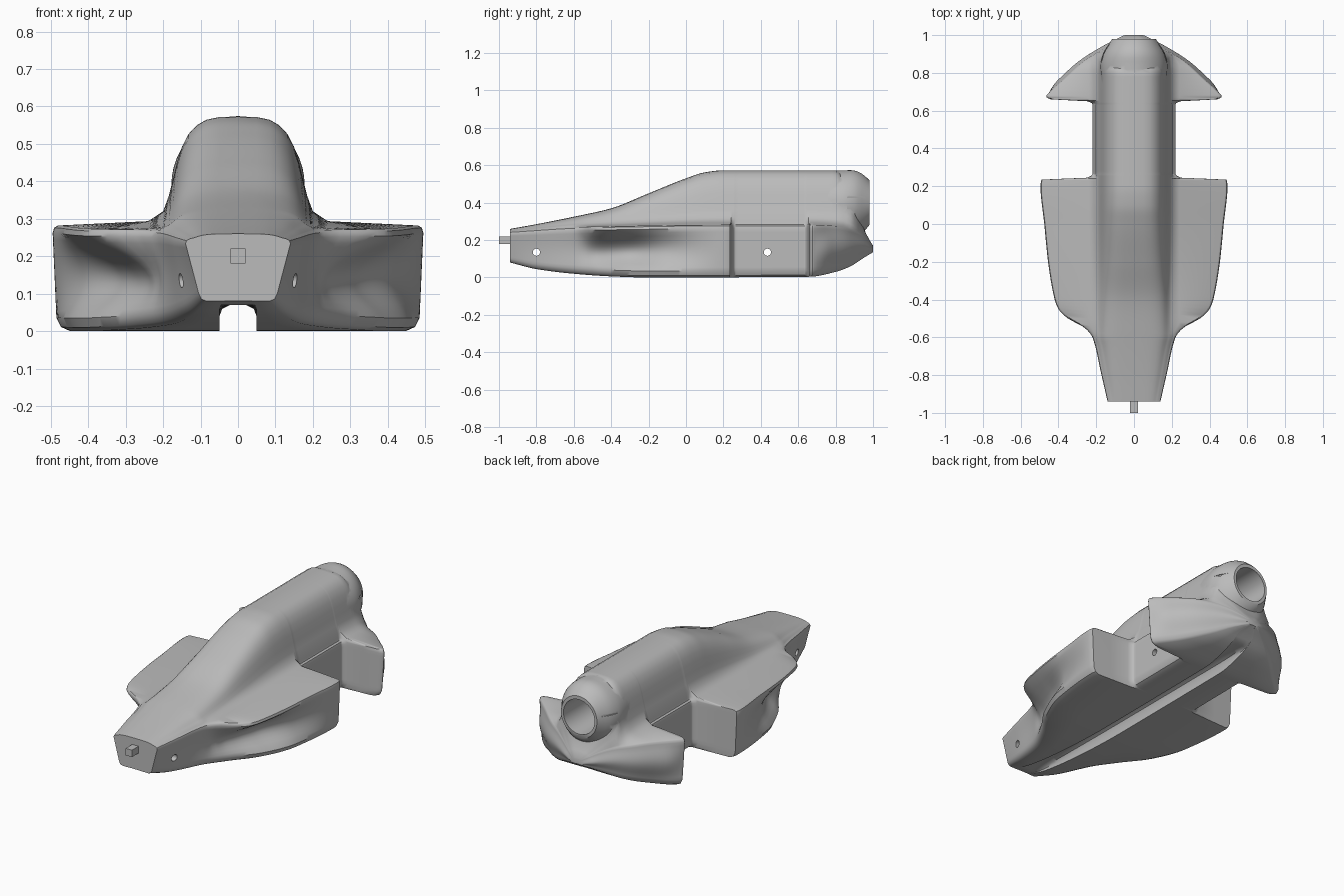
import bpy, bmesh
from math import sin, cos, pi, radians
from mathutils import Matrix

cube = bpy.data.objects.get("Cube")
if cube:
    bpy.data.objects.remove(cube)

grey = bpy.data.materials.new("plain grey")
grey.use_nodes = True
grey.diffuse_color = (0.5, 0.5, 0.5, 1)
grey.node_tree.nodes["Principled BSDF"].inputs["Base Color"].default_value = (0.5, 0.5, 0.5, 1)


def curve(*keys):
    """Smooth interpolation through (y, value) keys without overshoot."""
    ys, vs = zip(*keys)
    n = len(ys)
    d = [(vs[i + 1] - vs[i]) / (ys[i + 1] - ys[i]) for i in range(n - 1)]
    m = [0] + [2 * a * b / (a + b) if a * b > 0 else 0 for a, b in zip(d, d[1:])] + [0]
    m[0], m[-1] = d[0], d[-1]

    def value(y):
        i = max(k for k in range(n - 1) if k == 0 or ys[k] <= y)
        h = ys[i + 1] - ys[i]
        t = min(1, max(0, (y - ys[i]) / h))
        return (vs[i] * (1 + 2 * t) * (1 - t) ** 2 + m[i] * h * t * (1 - t) ** 2
                + vs[i + 1] * t * t * (3 - 2 * t) + m[i + 1] * h * t * t * (t - 1))
    return value


def finish(name, bm):
    bmesh.ops.recalc_face_normals(bm, faces=bm.faces)
    mesh = bpy.data.meshes.new(name)
    bm.to_mesh(mesh)
    bm.free()
    mesh.materials.append(grey)
    ob = bpy.data.objects.new(name, mesh)
    bpy.context.collection.objects.link(ob)
    return ob


def loft(name, rings):
    bm = bmesh.new()
    loops = [[bm.verts.new(p) for p in ring] for ring in rings]
    n = len(loops[0])
    for a, b in zip(loops, loops[1:]):
        for i in range(n):
            j = (i + 1) % n
            bm.faces.new((a[i], a[j], b[j], b[i]))
    bm.faces.new(loops[0])
    bm.faces.new(loops[-1])
    return finish(name, bm)


def box(name, size, matrix):
    bm = bmesh.new()
    bmesh.ops.create_cube(bm, size=1, matrix=matrix @ Matrix.Diagonal((*size, 1)))
    return finish(name, bm)


def rod(name, radius, length, loc, axis):
    bm = bmesh.new()
    bmesh.ops.create_cone(bm, cap_ends=True, segments=40, radius1=radius, radius2=radius,
                          depth=length, matrix=Matrix.Translation(loc) @ Matrix.Rotation(pi / 2, 4, axis))
    return finish(name, bm)


# Body outline along its length
top_width = curve((-.94, .14), (-.8, .172), (-.6, .22), (-.55, .26), (-.5, .35), (-.45, .4),
                  (-.4, .42), (-.2, .455), (0, .475), (.2, .495), (.235, .49), (.245, .25),
                  (.265, .22), (.635, .22), (.65, .25), (.66, .44), (.675, .465), (.69, .455),
                  (.77, .37), (.86, .27), (.92, .175), (.97, .09), (1, .03))
low_width = curve((-.94, .105), (-.8, .145), (-.6, .2), (-.45, .28), (-.3, .38), (-.1, .455),
                  (.2, .485), (.235, .48), (.245, .25), (.265, .22), (.635, .22), (.65, .25),
                  (.66, .42), (.675, .45), (.69, .44), (.77, .35), (.86, .25), (.92, .165),
                  (.97, .085), (1, .03))
scoop = curve((-.94, 0), (-.6, .01), (-.45, .09), (-.3, .1), (-.1, .05), (.1, .01), (.2, 0),
              (.67, 0), (.77, -.035), (.9, -.035), (1, -.02))
floor_z = curve((-.94, .08), (-.8, .045), (-.6, .02), (-.4, .006), (-.2, 0), (.66, .004),
                (.8, .03), (.88, .06), (.95, .105), (1, .135))
shelf_z = curve((-.94, .245), (-.6, .268), (-.4, .274), (.2, .282), (.66, .282), (.8, .275),
                (.9, .25), (.95, .22), (1, .165))
roof_z = curve((-.94, .26), (-.8, .285), (-.6, .325), (-.4, .37), (-.2, .45), (0, .53), (.1, .562),
               (.2, .573), (.8, .573), (.88, .48), (.92, .36), (.96, .24), (1, .17))
HUMP = [(.2, .13), (.185, .27), (.174, .42), (.163, .58), (.15, .72), (.132, .84),
        (.11, .92), (.085, .97), (.05, .995)]


def section(y):
    wt, wb, zb, zs, zr = (f(y) for f in (top_width, low_width, floor_z, shelf_z, roof_z))
    k = (zs - zb) / .28
    # underside slot and lower corner
    s, d = min(1, wb / .13), max(.07 - zb, .001)
    half = [(.02 * s, zb + d), (.042 * s, zb + d * .85), (.05 * s, zb + d * .55), (.05 * s, zb)]
    half += [(.5 * wb, zb), (wb - .035 * k, zb), (wb - .012 * k, zb + .01 * k)]
    # side wall with scoop
    z0, z1 = zb + .035 * k, zs - .02 * k
    for i in range(13):
        t = i / 12
        half.append((wb + (wt - wb) * t - scoop(y) * sin(pi * t) ** 1.3, z0 + (z1 - z0) * t))
    # shelf and hump
    inner = wt - .014 * k
    s = min(1, inner / .207)
    gap = inner - .2 * s
    rise = zr - zs
    half += [(wt - .004 * k, zs - .006 * k), (inner, zs),
             (.2 * s + min(.04, gap * .5), zs + .04 * rise)]
    half += [(x * s, zs + h * rise) for x, h in HUMP]
    right = [(x, y, z) for x, z in half]
    left = [(-x, y, z) for x, z in reversed(half)]
    return right + [(0, y, zr)] + left + [(0, y, zb + d)]


stations = {round(-.94 + .02 * i, 4) for i in range(97)} | {1.0}
for start in (.2, .63):
    stations |= {round(start + .005 * i, 4) for i in range(14)}
body = loft("body", [section(y) for y in sorted(stations)])

# Rear pod with round end
pod_w = curve((.7, .165), (.84, .178), (.9, .165), (.95, .135), (.98, .115))
pod_c = curve((.7, .39), (.84, .39), (.95, .396), (.98, .4))
pod_h = curve((.7, .182), (.88, .183), (.92, .172), (.95, .152), (.98, .12))
pod = loft("rear_pod", [[(pod_w(y) * cos(a * pi / 24), y, pod_c(y) + pod_h(y) * sin(a * pi / 24))
                         for a in range(48)] for y in [.7 + .02 * i for i in range(15)]])

# Cutters for the rear bore, axle holes and side slits
cuts = [rod("bore_cutter", .1, .6, (0, .78, .4), 'X'),
        rod("front_axle_cutter", .019, 2, (0, -.8, .135), 'Y'),
        rod("rear_axle_cutter", .019, 2, (0, .435, .135), 'Y')]
for side in (-1, 1):
    turn = Matrix.Rotation(side * radians(25), 4, 'Z')
    cuts.append(box("slit_cutter", (.02, .11, .01), Matrix.Translation((side * .158, .915, .43)) @ turn))

for tool, operation in [(pod, 'UNION')] + [(c, 'DIFFERENCE') for c in cuts]:
    mod = body.modifiers.new(tool.name, 'BOOLEAN')
    mod.object, mod.operation, mod.solver = tool, operation, 'EXACT'
    bpy.context.view_layer.objects.active = body
    bpy.ops.object.modifier_apply(modifier=mod.name)
    bpy.data.objects.remove(tool)

bpy.ops.object.select_all(action='DESELECT')
body.select_set(True)
bpy.ops.object.shade_smooth_by_angle(angle=radians(40))

# Nose peg
box("nose_peg", (.04, .08, .04), Matrix.Translation((0, -.96, .2)))
